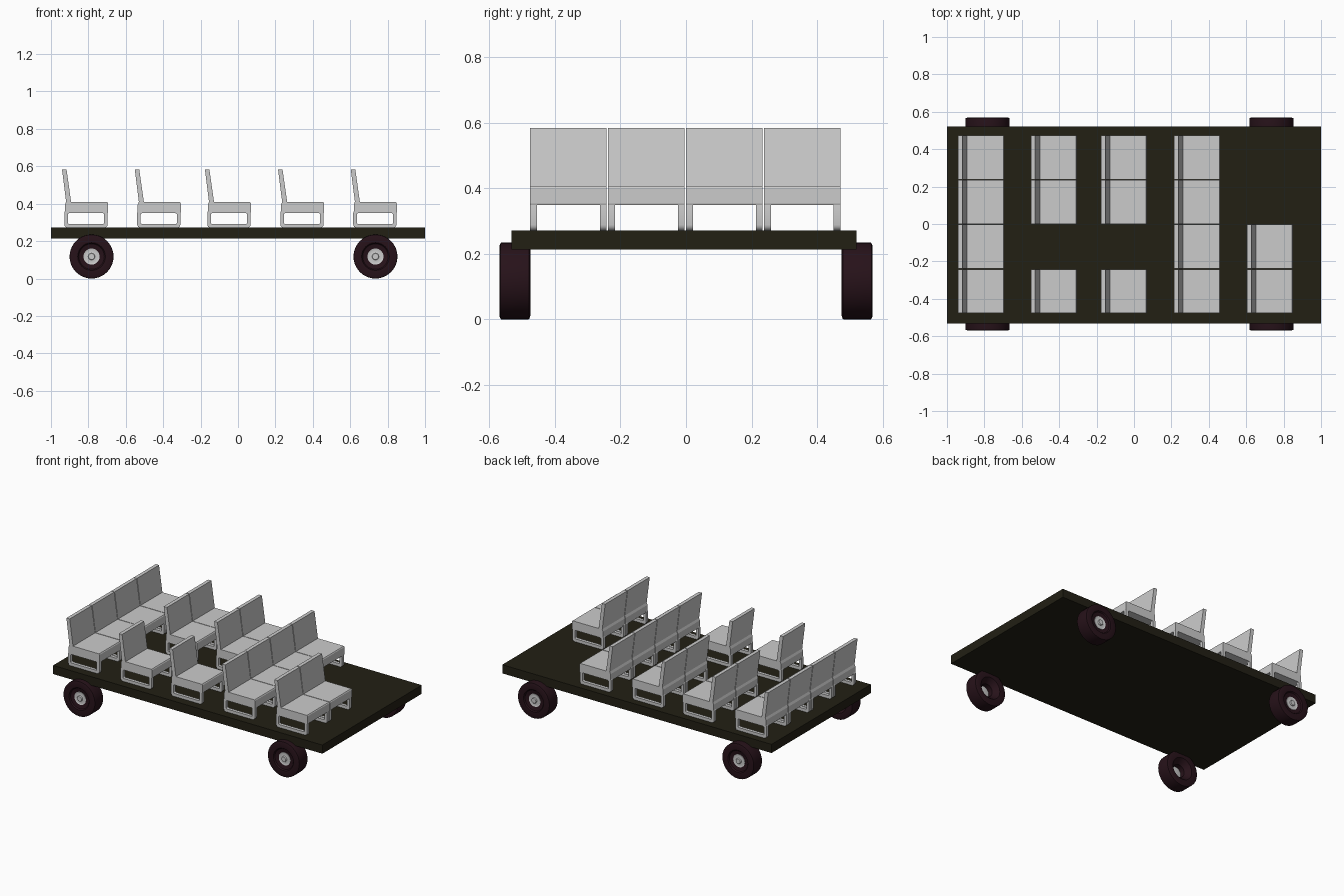
import bpy, bmesh, math
from mathutils import Vector

if "Cube" in bpy.data.objects:
    bpy.data.objects.remove(bpy.data.objects["Cube"])


def material(name, rgb):
    m = bpy.data.materials.new(name)
    m.diffuse_color = (*rgb, 1)
    m.use_nodes = True
    m.node_tree.nodes["Principled BSDF"].inputs["Base Color"].default_value = m.diffuse_color
    return m


DECK = material("dark_deck", (0.016, 0.014, 0.007))
RUBBER = material("dark_rubber", (0.020, 0.006, 0.010))


def finish(name, bm, mat=None, smooth=False):
    bmesh.ops.recalc_face_normals(bm, faces=bm.faces)
    me = bpy.data.meshes.new(name)
    bm.to_mesh(me)
    bm.free()
    ob = bpy.data.objects.new(name, me)
    bpy.context.collection.objects.link(ob)
    if mat:
        me.materials.append(mat)
    if smooth:
        bpy.ops.object.select_all(action='DESELECT')
        bpy.context.view_layer.objects.active = ob
        ob.select_set(True)
        bpy.ops.object.shade_smooth_by_angle(angle=math.radians(35))
    return ob


def bridge(bm, a, b):
    n = len(a)
    for i in range(n):
        j = (i + 1) % n
        bm.faces.new((a[i], a[j], b[j], b[i]))


def prism(bm, pts, y0, y1):
    # extrude an x/z profile along y
    a = [bm.verts.new((x, y0, z)) for x, z in pts]
    b = [bm.verts.new((x, y1, z)) for x, z in pts]
    bm.faces.new(a)
    bm.faces.new(b)
    bridge(bm, a, b)


def round_rect(x0, x1, z0, z1, r, seg=4):
    pts = []
    corners = [(x1 - r, z1 - r), (x0 + r, z1 - r), (x0 + r, z0 + r), (x1 - r, z0 + r)]
    for k, (cx, cz) in enumerate(corners):
        for i in range(seg + 1):
            t = math.pi / 2 * (k + i / seg)
            pts.append((cx + r * math.cos(t), cz + r * math.sin(t)))
    return pts


def ring_prism(bm, outer, inner, y0, y1):
    # closed frame: outer loop with a matching inner opening
    loops = [[bm.verts.new((x, y, z)) for x, z in p]
             for p, y in ((outer, y0), (outer, y1), (inner, y1), (inner, y0))]
    for k in range(4):
        bridge(bm, loops[k], loops[(k + 1) % 4])


def lathe(name, profile, centre, side, mat=None, seg=40, closed=True):
    # profile of (radius, depth inward from the outer face), turned about y
    bm = bmesh.new()
    rings = []
    for r, d in profile:
        rings.append([bm.verts.new(Vector(centre) + Vector((
            r * math.cos(2 * math.pi * i / seg), -side * d,
            r * math.sin(2 * math.pi * i / seg)))) for i in range(seg)])
    for k in range(len(rings) - (0 if closed else 1)):
        bridge(bm, rings[k], rings[(k + 1) % len(rings)])
    if not closed:
        bm.faces.new(rings[0])
        bm.faces.new(rings[-1])
    finish(name, bm, mat, True)


# floor platform
bm = bmesh.new()
prism(bm, [(-1, 0.214), (1, 0.214), (1, 0.272), (-1, 0.272)], -0.533, 0.521)
finish("platform", bm, DECK)

# seats: (left edge of row, which of the four places are filled, from -y to +y)
ROWS = [(-0.941, (0, 1, 2, 3)), (-0.552, (0, 2, 3)), (-0.177, (0, 2, 3)),
        (0.214, (0, 1, 2, 3)), (0.603, (0, 1))]
PITCH, WIDTH, RAIL = 0.238, 0.234, 0.021
CUSHION = [(0.016, 0.349), (0.244, 0.349), (0.246, 0.354), (0.246, 0.402),
           (0.242, 0.408), (0.049, 0.408), (0.024, 0.584), (0.0, 0.584),
           (0.022, 0.410), (0.016, 0.395)]
FRAME_OUT = round_rect(0.013, 0.244, 0.271, 0.368, 0.018)
FRAME_IN = round_rect(0.032, 0.225, 0.292, 0.349, 0.006)


def shifted(pts, dx):
    return [(x + dx, z) for x, z in pts]


for r, (x0, places) in enumerate(ROWS):
    for p in places:
        y0 = -0.476 + p * PITCH
        y1 = y0 + WIDTH
        bm = bmesh.new()
        prism(bm, shifted(CUSHION, x0), y0, y1)
        finish(f"seat_{r}_{p}", bm)
        # two side loops carry each seat
        bm = bmesh.new()
        for a in (y0, y1 - RAIL):
            ring_prism(bm, shifted(FRAME_OUT, x0), shifted(FRAME_IN, x0), a, a + RAIL)
        finish(f"seat_frame_{r}_{p}", bm, None, True)

# wheels: tyre, hub dish and axle cap
TYRE = [(0.042, 0.016), (0.068, 0.010), (0.074, 0.002), (0.106, 0.0), (0.1165, 0.004),
        (0.1175, 0.010), (0.1175, 0.085), (0.1165, 0.091), (0.106, 0.095),
        (0.074, 0.093), (0.062, 0.080), (0.042, 0.060)]
HUB = [(0.016, 0.004), (0.018, 0.007), (0.018, 0.014), (0.034, 0.017),
       (0.043, 0.014), (0.043, 0.026), (0.018, 0.030)]
for xname, x in (("rear", -0.783), ("front", 0.735)):
    for sname, side in (("right", -1), ("left", 1)):
        c = (x, side * 0.570, 0.1175)
        lathe(f"tyre_{xname}_{sname}", TYRE, c, side, RUBBER)
        lathe(f"hub_{xname}_{sname}", HUB, c, side, closed=False)
